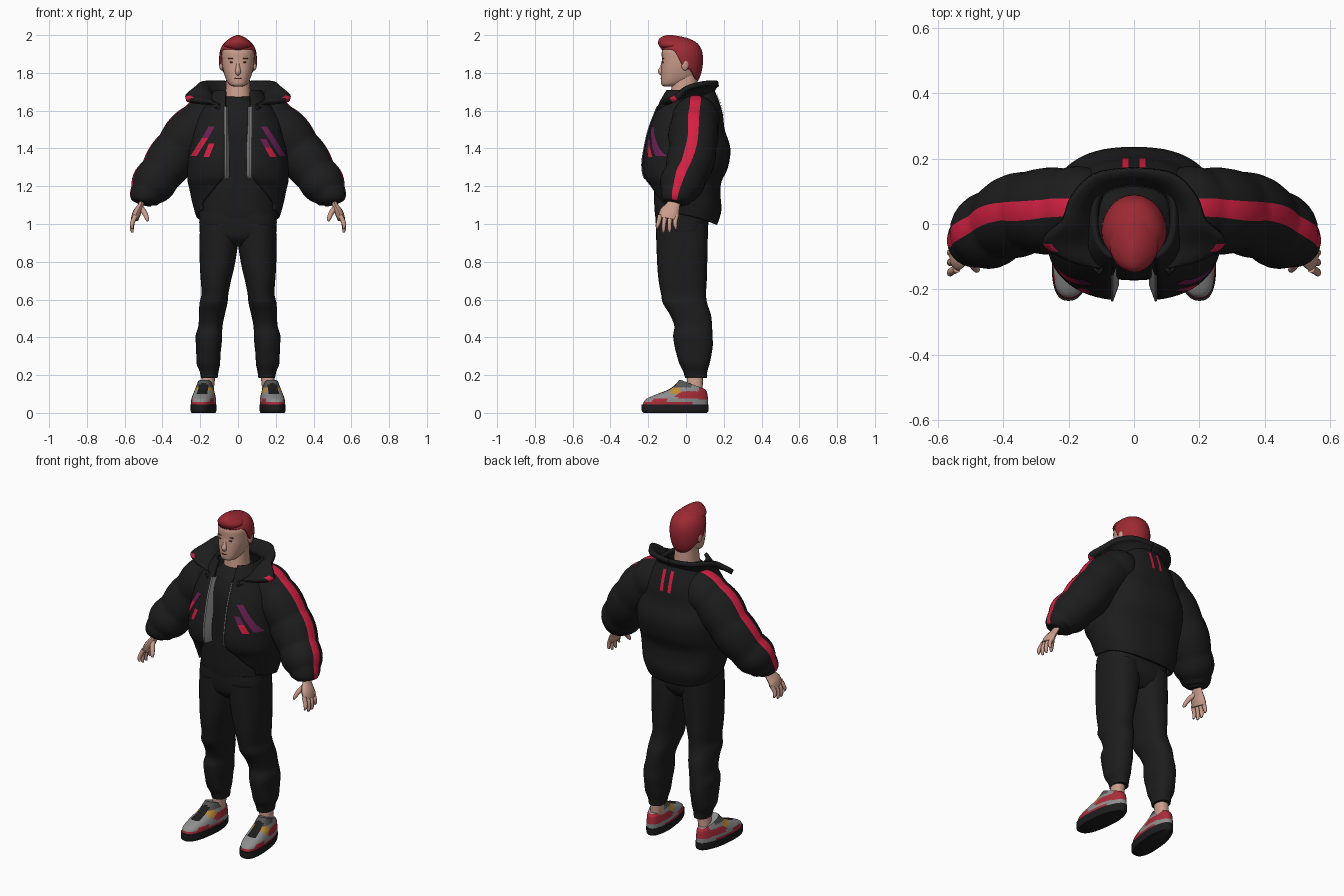
import bpy, bmesh
from math import sin, cos, pi, asin, radians, copysign
from mathutils import Vector, Matrix
from mathutils.bvhtree import BVHTree

if "Cube" in bpy.data.objects:
    bpy.data.objects.remove(bpy.data.objects["Cube"])
made = []


def material(name, r, g, b):
    m = bpy.data.materials.new(name)
    m.use_nodes = True
    m.diffuse_color = (r, g, b, 1)
    bsdf = m.node_tree.nodes["Principled BSDF"]
    bsdf.inputs["Base Color"].default_value = (r, g, b, 1)
    bsdf.inputs["Roughness"].default_value = 0.8
    return m


BLACK = material("black cloth", .012, .012, .012)
RED = material("stripe red", .65, .015, .055)
HAIR = material("hair red", .33, .022, .033)
SKIN = material("skin", .60, .34, .26)
PURPLE = material("purple", .15, .015, .09)
GREY = material("grey", .27, .27, .27)
DARK_GREY = material("dark grey", .09, .09, .09)
YELLOW = material("mustard", .50, .26, .03)
SHOE_RED = material("shoe red", .40, .025, .04)
BROWN = material("brow brown", .16, .06, .045)


def finish(name, bm, mats, rule=None, mirror=False, thick=0, recalc=True):
    """Turn a bmesh into an object with materials and modifiers."""
    bmesh.ops.remove_doubles(bm, verts=bm.verts, dist=1e-5)
    if recalc:
        bmesh.ops.recalc_face_normals(bm, faces=bm.faces)
    if rule:
        for f in bm.faces:
            f.material_index = rule(f.calc_center_median())
    me = bpy.data.meshes.new(name)
    bm.to_mesh(me)
    bm.free()
    for m in mats:
        me.materials.append(m)
    ob = bpy.data.objects.new(name, me)
    bpy.context.collection.objects.link(ob)
    if thick:
        s = ob.modifiers.new("thickness", 'SOLIDIFY')
        s.thickness, s.offset = thick, -1
    if mirror:
        ob.modifiers.new("mirror", 'MIRROR')
    made.append(ob)
    return ob


def grid(name, f, nu, nv, mats, closed=True, caps=True, face_mat=None, **kw):
    """Surface from f(u, v); u runs around, v along."""
    bm = bmesh.new()
    cols = nu if closed else nu + 1
    rows = [[bm.verts.new(f(i / nu, j / nv)) for i in range(cols)] for j in range(nv + 1)]
    for j in range(nv):
        for i in range(nu):
            k = (i + 1) % cols
            face = bm.faces.new((rows[j][i], rows[j][k], rows[j + 1][k], rows[j + 1][i]))
            if face_mat:
                face.material_index = face_mat(i, j)
    if caps:
        bm.faces.new(rows[0][::-1])
        bm.faces.new(rows[-1])
    return finish(name, bm, mats, recalc=caps, **kw)


def spline(rows, v):
    """Catmull-Rom through rows of equal length."""
    t = min(max(v, 0), 1) * (len(rows) - 1)
    i = min(int(t), len(rows) - 2)
    t -= i
    a, b, c, d = (rows[min(max(k, 0), len(rows) - 1)] for k in range(i - 1, i + 3))
    return [q + .5 * t * (r - p + t * (2 * p - 5 * q + 4 * r - s + t * (3 * (q - r) + s - p)))
            for p, q, r, s in zip(a, b, c, d)]


def ring(theta, z, hw, front, back, xc=0, n=2.3):
    """Point on a rounded section; theta 0 is the front."""
    x, y = (copysign(abs(w) ** (2 / n), w) for w in (sin(theta), cos(theta)))
    return Vector((xc + hw * x, (front + back) / 2 - (back - front) / 2 * y, z))


def body(name, rows, mats, nu=32, nv=24, n=2.3, **kw):
    return grid(name, lambda u, v: ring(u * 2 * pi, *spline(rows, v), n=n), nu, nv, mats, **kw)


def tube(name, pts, mats, nu=12, nv=12, flat=1, puff=0, **kw):
    """Tube through (x, y, z, radius) points; u = 0 faces outward."""
    def f(u, v):
        x, y, z, r = spline(pts, v)
        t = (Vector(spline(pts, v + .01)[:3]) - Vector(spline(pts, v - .01)[:3])).normalized()
        side = Vector((0, 1, 0))
        side = (side - t * t.y).normalized()
        out = t.cross(side)
        out *= copysign(1, out.x)
        r *= 1 + puff * (abs(sin(v * pi * 5)) - .5)
        return Vector((x, y, z)) + out * r * flat * cos(u * 2 * pi) + side * r * sin(u * 2 * pi)
    return grid(name, f, nu, nv, mats, **kw)


def ball(name, centre, size, mat, mirror=False):
    bm = bmesh.new()
    bmesh.ops.create_uvsphere(bm, u_segments=24, v_segments=14, radius=1,
                              matrix=Matrix.Translation(centre) @ Matrix.Diagonal((*size, 1)))
    return finish(name, bm, [mat], mirror=mirror)


# Trousers, with folds at the knee and ankle
body("trouser_legs", [(.185, .044, -.005, .11, .152), (.22, .05, -.015, .113, .153),
                      (.26, .062, -.035, .125, .157), (.31, .064, -.05, .135, .157),
                      (.36, .068, -.062, .142, .155), (.41, .07, -.068, .14, .154),
                      (.46, .064, -.062, .138, .146), (.52, .068, -.085, .132, .138),
                      (.58, .074, -.122, .112, .13), (.63, .071, -.132, .106, .122),
                      (.7, .08, -.145, .11, .117), (.78, .092, -.152, .112, .11),
                      (.9, .102, -.157, .115, .102), (1.0, .1, -.16, .115, .1)],
     [BLACK], nv=52, mirror=True)
body("trouser_hips", [(.88, .1, -.1, .07), (.93, .19, -.147, .108), (1.0, .205, -.16, .118),
                      (1.06, .2, -.16, .12)], [BLACK], n=2.8)

# Shirt
body("shirt", [(1.02, .205, -.16, .125), (1.1, .205, -.168, .13), (1.3, .2, -.172, .15),
               (1.5, .18, -.17, .15), (1.6, .13, -.145, .12), (1.66, .085, -.1, .09),
               (1.675, .074, -.08, .075)], [BLACK])

# Open puffer jacket
JACKET = [(.995, .222, -.16, .165), (1.07, .24, -.175, .187), (1.15, .255, -.195, .183),
          (1.22, .268, -.225, .187), (1.3, .268, -.235, .222), (1.4, .262, -.222, .235),
          (1.5, .24, -.2, .205), (1.58, .21, -.172, .195), (1.65, .165, -.145, .175),
          (1.71, .125, -.115, .15)]


def jacket_point(u, v):
    z, hw, front, back = spline(JACKET, v)
    gap = min(.068 + max(0, 1.22 - z) * .7, hw * .85)
    start = asin((gap / hw) ** 1.25)
    theta = start + u * (2 * pi - 2 * start)
    p = ring(theta, z, hw, front, back, n=2.5)
    p.z += .05 * (1 + cos(theta)) * (1 - v) ** 3
    return p


jacket = grid("jacket_body", jacket_point, 64, 44, [BLACK], closed=False, caps=False, thick=.02)
tube("sleeves", [(.09, .05, 1.595, .1), (.17, .05, 1.55, .125), (.25, .04, 1.48, .129),
                 (.33, .035, 1.38, .126), (.40, .007, 1.28, .119), (.46, -.03, 1.2, .11),
                 (.497, -.055, 1.14, .08), (.507, -.062, 1.11, .052)], [BLACK, RED], nu=28, nv=50,
     puff=.07, face_mat=lambda i, j: int(i in (0, 27) and j < 48), mirror=True)

# Zip tape turned in along both front edges
TAPE = [(.003, -.004), (-.004, -.005), (-.022, .045)]


def zip_point(u, v):
    dx, dy = TAPE[round(u * 2)]
    return jacket_point(0, .31 + v * .53) + Vector((dx, dy, 0))


grid("zip_tapes", zip_point, 2, 24, [GREY], closed=False, caps=False, mirror=True)

# Flared collar with pointed wings, red at the tips
EDGE = [(0, .17, 1.755), (.12, .15, 1.76), (.19, .08, 1.755), (.225, 0, 1.73),
        (.28, -.06, 1.675), (.2, -.115, 1.655), (.11, -.135, 1.64)]
BASE = [(0, .115, 1.685), (.07, .1, 1.685), (.12, .05, 1.68), (.12, -.02, 1.67),
        (.105, -.07, 1.65), (.085, -.11, 1.62), (.07, -.135, 1.58)]


def collar_point(u, v):
    p = Vector(spline(BASE, u)).lerp(Vector(spline(EDGE, u)), v)
    p.z += .02 * sin(v * pi)
    return p


grid("collar", collar_point, 30, 6, [BLACK, RED], closed=False, caps=False, thick=.028, mirror=True,
     face_mat=lambda i, j: int(i in (20, 21) and j == 5))

# Thin coloured flashes laid on the jacket
tree = BVHTree.FromPolygons([v.co for v in jacket.data.vertices],
                            [p.vertices for p in jacket.data.polygons])


def flash(name, top, bottom, width, mat, side=-1):
    def f(u, v):
        x = top[0] + (bottom[0] - top[0]) * v + (u - .5) * width
        z = top[1] + (bottom[1] - top[1]) * v
        hit = tree.ray_cast(Vector((x, side, z)), Vector((0, -side, 0)))[0]
        return hit + Vector((0, side * .005, 0))
    grid(name, f, 4, 12, [mat], closed=False, caps=False)


flash("left_pocket_flash", (.138, 1.515), (.237, 1.36), .033, PURPLE)
flash("left_inner_flash", (.133, 1.45), (.158, 1.405), .032, PURPLE)
flash("left_inner_tip", (.158, 1.405), (.187, 1.355), .034, RED)
flash("right_pocket_flash", (-.14, 1.515), (-.175, 1.455), .033, PURPLE)
flash("right_pocket_tip", (-.175, 1.455), (-.235, 1.36), .033, RED)
flash("right_inner_flash", (-.14, 1.425), (-.168, 1.355), .03, RED)
for x in (-.026, .026):
    flash("back_bar", (x, 1.685), (x, 1.565), .02, RED, 1)

# Hands
tube("palms", [(.503, -.06, 1.14, .03), (.515, -.068, 1.1, .036), (.535, -.087, 1.06, .053),
               (.547, -.094, 1.025, .048)], [SKIN], flat=.42, mirror=True)
for i, tip in enumerate((.975, .955, .955, .972)):
    y = -.137 + i * .029
    tube("finger_%d" % (i + 1), [(.542, y, 1.045, .013), (.558, y - .008, 1.01, .012),
                                 (.562, y - .014 + i * .003, tip + .015, .01),
                                 (.557, y - .016 + i * .004, tip, .005)], [SKIN], nu=8, nv=8, mirror=True)
tube("thumb", [(.515, -.09, 1.085, .016), (.495, -.118, 1.06, .014), (.482, -.138, 1.03, .011),
               (.478, -.143, 1.015, .005)], [SKIN], nu=8, nv=8, mirror=True)

# Neck and head
body("neck", [(1.6, .082, -.09, .075), (1.68, .068, -.082, .065), (1.8, .06, -.068, .06)], [SKIN])
body("head", [(1.728, .022, -.115, -.06), (1.738, .045, -.13, -.02), (1.77, .065, -.133, .045),
              (1.82, .08, -.131, .068), (1.87, .086, -.128, .078), (1.92, .085, -.126, .07),
              (1.955, .06, -.093, .05), (1.97, .025, -.05, .01)], [SKIN])
tube("nose", [(0, -.117, 1.865, .01), (0, -.126, 1.83, .011), (0, -.134, 1.808, .015),
              (0, -.122, 1.795, .013)], [SKIN])
ball("ears", (.088, -.005, 1.845), (.012, .02, .032), SKIN, True)
ball("eyes", (.034, -.121, 1.856), (.011, .006, .004), BROWN, True)
ball("brows", (.037, -.121, 1.876), (.018, .006, .003), BROWN, True)
ball("lips", (0, -.13, 1.77), (.02, .005, .004), BROWN)

# Hair
HAIRLINE = [(1.757,), (1.775,), (1.81,), (1.825,), (1.85,), (1.905,), (1.925,), (1.925,), (1.925,)]


def hair_point(u, v):
    theta = u * 2 * pi
    low = spline(HAIRLINE, (cos(theta) + 1) / 2)[0]
    z = low + (1.983 - low) * sin(v * pi / 2)
    h, power = ((z - 1.868) / .115, 2.5) if z > 1.868 else ((1.868 - z) / .175, 2)
    k = max(0, 1 - h ** power) ** (1 / power)
    return Vector((.1 * k * sin(theta), -.025 - .115 * k * cos(theta), z))


grid("hair", hair_point, 40, 16, [HAIR], caps=False, thick=.012)

# Swept quiff: narrow at the front, blending back into the crown
body("hair_quiff", [(1.928, .056, -.132, .0), (1.942, .074, -.142, .02), (1.96, .07, -.148, .03),
                    (1.98, .048, -.142, .02), (1.993, .025, -.125, -.03), (2.0, .008, -.1, -.07)],
     [HAIR], n=2)

# Shoes, with toes turned out a little and low heels
SHOE_X = .177


def shoe(name, rows, mats, **kw):
    def f(u, v):
        p = ring(u * 2 * pi, *spline(rows, v), n=2.5)
        p.x *= 1 - .18 * (p.y > 0) * p.y / .12
        p.x += SHOE_X - .1 * p.y
        p.z -= .35 * max(0, p.y + .03) * max(0, (p.z - .1) / .07)
        return p
    grid(name, f, 56, 25, mats, mirror=True, **kw)


def shoe_colour(c):
    across = abs(c.x - SHOE_X + .1 * c.y)
    if c.z < .06:
        return int(c.y < .03)
    if across < .026 and -.15 < c.y < -.05 and c.z > .095:
        return 3
    if c.z > .135 and c.y < .03:
        return 4
    if -.085 < c.y < -.03 and c.z > .1:
        return 2
    if c.y > .065 or (c.y > -.05 and .075 < c.z < .115):
        return int(c.z > .07)
    return int(across > .045 and -.19 < c.y < -.1 and c.z < .075)


shoe("soles", [(0, .059, -.225, .11), (.012, .064, -.234, .119), (.045, .064, -.235, .12)], [BLACK])
shoe("shoe_uppers", [(.044, .062, -.228, .117), (.07, .062, -.215, .117), (.095, .057, -.165, .114),
                     (.12, .051, -.1, .112), (.145, .045, -.062, .11), (.175, .038, -.035, .1)],
     [GREY, SHOE_RED, YELLOW, BLACK, DARK_GREY], rule=shoe_colour)
body("ankles", [(.1, .034, .005, .088, .165), (.23, .036, .005, .09, .152)], [SKIN], mirror=True)

# Smooth shading that keeps sharp edges
bpy.ops.object.select_all(action='DESELECT')
for ob in made:
    ob.select_set(True)
bpy.context.view_layer.objects.active = made[0]
bpy.ops.object.shade_smooth_by_angle(angle=radians(50))
